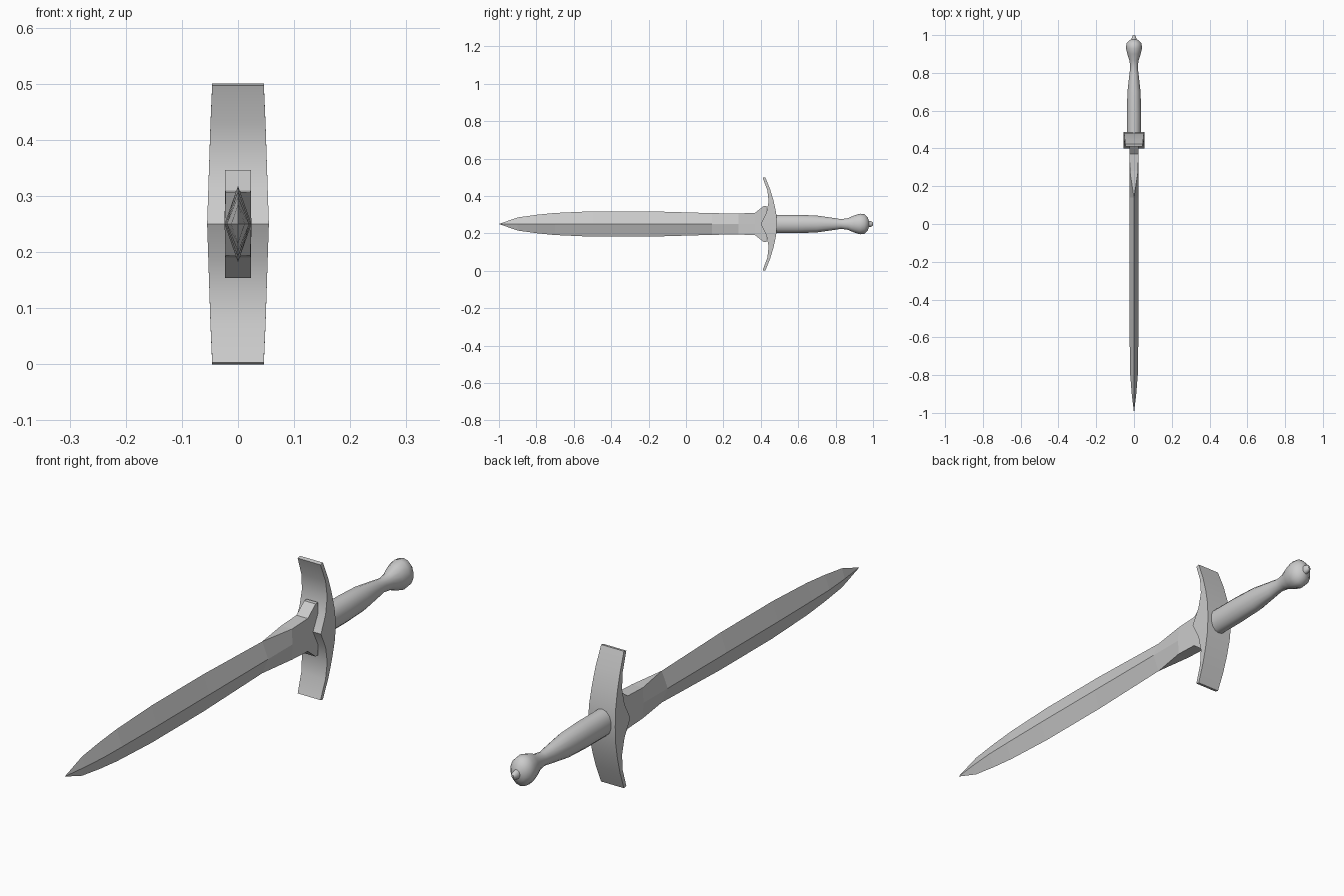
import bpy, bmesh
from math import sin, cos, tau, radians

if "Cube" in bpy.data.objects:
    bpy.data.objects.remove(bpy.data.objects["Cube"])

CZ = 0.25  # height of the sword's long axis


def loft(name, rings, smooth=None):
    """Skin equal-length rings of points and cap both ends."""
    bm = bmesh.new()
    loops = [[bm.verts.new(p) for p in ring] for ring in rings]
    n = len(loops[0])
    for a, b in zip(loops, loops[1:]):
        for i in range(n):
            j = (i + 1) % n
            bm.faces.new((a[i], a[j], b[j], b[i]))
    bm.faces.new(loops[0])
    bm.faces.new(loops[-1])
    bmesh.ops.remove_doubles(bm, verts=bm.verts, dist=0.0002)
    bmesh.ops.recalc_face_normals(bm, faces=bm.faces)
    mesh = bpy.data.meshes.new(name)
    bm.to_mesh(mesh)
    bm.free()
    obj = bpy.data.objects.new(name, mesh)
    bpy.context.collection.objects.link(obj)
    if smooth:
        bpy.context.view_layer.objects.active = obj
        obj.select_set(True)
        bpy.ops.object.shade_smooth_by_angle(angle=radians(smooth))
        obj.select_set(False)
    return obj


# Blade: (y, half height, edge half width, ridge half width), diamond turning into a block
blade = [(-1.0, 0.0, 0.0, 0.0), (-0.9, 0.035, 0.0, 0.012),
         (-0.8, 0.049, 0.0, 0.020), (-0.7, 0.059, 0.0, 0.022),
         (-0.5, 0.068, 0.0, 0.024), (-0.2, 0.068, 0.0, 0.024),
         (0.14, 0.058, 0.0, 0.024), (0.28, 0.056, 0.022, 0.024),
         (0.37, 0.060, 0.023, 0.023), (0.415, 0.096, 0.023, 0.023),
         (0.43, 0.096, 0.023, 0.023)]
loft("blade", [[(e, y, CZ + h), (r, y, CZ), (e, y, CZ - h),
                (-e, y, CZ - h), (-r, y, CZ), (-e, y, CZ + h)]
               for y, h, e, r in blade])

# Crossguard: (z offset, front y, back y, half width), mirrored below the axis
arm = [(0.0, 0.40, 0.487, 0.055), (0.06, 0.43, 0.482, 0.053),
       (0.12, 0.442, 0.469, 0.051), (0.18, 0.435, 0.451, 0.049),
       (0.247, 0.41, 0.424, 0.046)]
stations = [(-z, f, b, w) for z, f, b, w in arm[:0:-1]] + arm
loft("crossguard", [[(w, f, CZ + z), (w, b, CZ + z * 1.012),
                     (-w, b, CZ + z * 1.012), (-w, f, CZ + z)]
                    for z, f, b, w in stations], smooth=20)

# Grip and pommel: (y, radius), turned as an oval that is narrower in x
profile = [(0.46, 0.049), (0.60, 0.049), (0.70, 0.045), (0.79, 0.032),
           (0.83, 0.026), (0.865, 0.031), (0.90, 0.046), (0.93, 0.055),
           (0.955, 0.052), (0.972, 0.034), (0.978, 0.017), (0.992, 0.014),
           (1.0, 0.005)]
SIDES = 14
loft("grip_and_pommel",
     [[(0.79 * r * sin(tau * i / SIDES), y, CZ + r * cos(tau * i / SIDES))
       for i in range(SIDES)] for y, r in profile], smooth=40)
